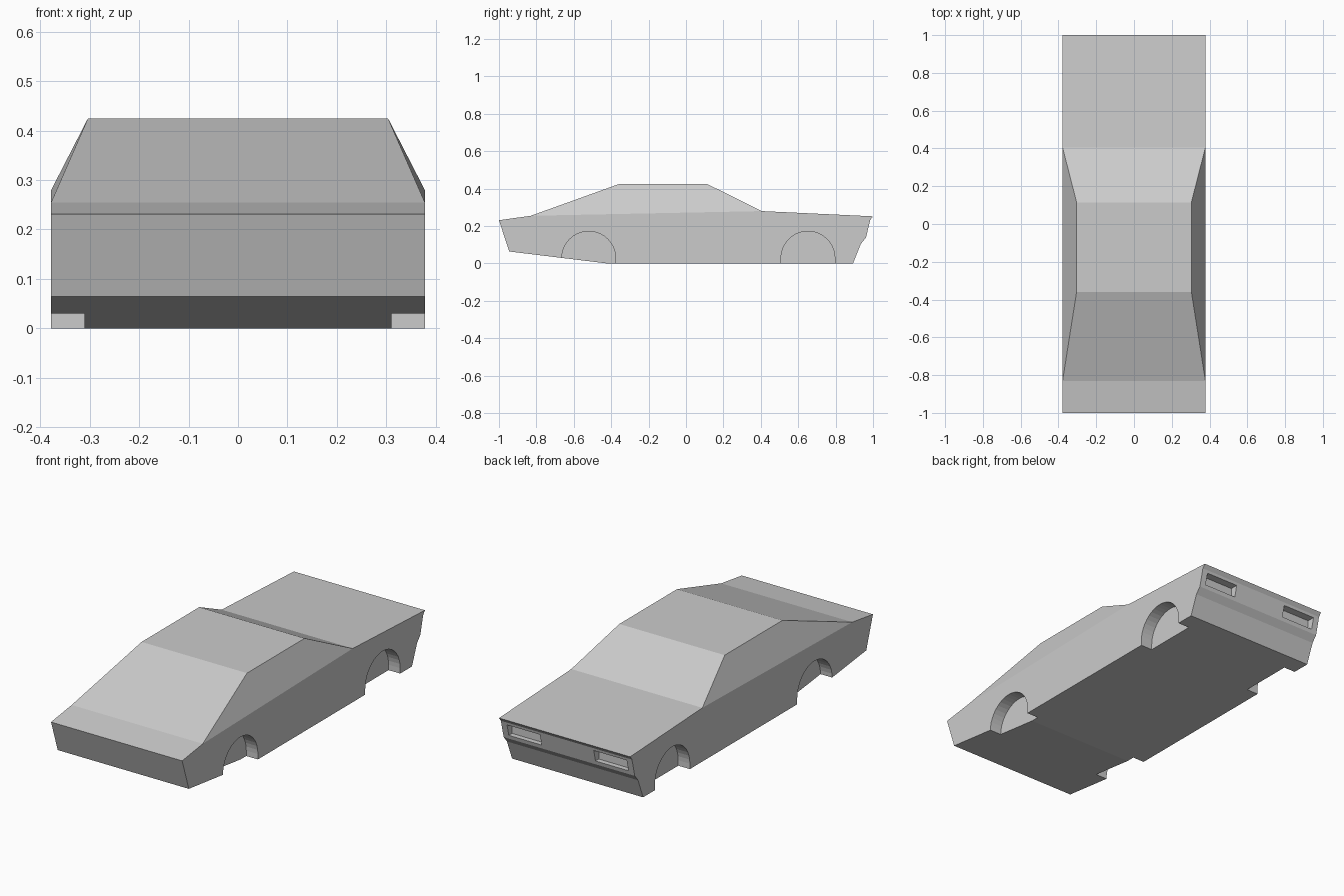
import bpy, bmesh, math

if "Cube" in bpy.data.objects:
    bpy.data.objects.remove(bpy.data.objects["Cube"])

W, ROOF_W = 0.378, 0.304

# Side profile (y, z, half width), running round the car
lower = [(-0.83, 0.255, W), (-1.0, 0.231, W), (-0.945, 0.064, W), (-0.42, 0.0, W),
         (0.893, 0.0, W), (0.935, 0.105, W), (0.962, 0.138, W), (0.985, 0.232, W),
         (1.0, 0.252, W), (0.405, 0.28, W)]
roof = [(0.115, 0.424, ROOF_W), (-0.36, 0.424, ROOF_W)]


def finish(name, bm):
    bmesh.ops.recalc_face_normals(bm, faces=bm.faces)
    mesh = bpy.data.meshes.new(name)
    bm.to_mesh(mesh)
    bm.free()
    ob = bpy.data.objects.new(name, mesh)
    bpy.context.collection.objects.link(ob)
    return ob


def prism(name, profile, x0, x1):
    """Extrude a (y, z) profile along x."""
    bm = bmesh.new()
    face = bm.faces.new([bm.verts.new((x0, y, z)) for y, z in profile])
    new = bmesh.ops.extrude_face_region(bm, geom=[face])["geom"]
    verts = [v for v in new if isinstance(v, bmesh.types.BMVert)]
    bmesh.ops.translate(bm, verts=verts, vec=(x1 - x0, 0, 0))
    return finish(name, bm)


# Car body: skin across the profile, flat flanks, sloping cabin sides
bm = bmesh.new()
sides = [[bm.verts.new((s * w, y, z)) for y, z, w in lower + roof] for s in (-1, 1)]
left, right = sides
n = len(left)
for i in range(n):
    j = (i + 1) % n
    bm.faces.new((left[i], left[j], right[j], right[i]))
k = len(lower)
for side in sides:
    bm.faces.new(side[:k])
    bm.faces.new((side[k - 1], side[k], side[k + 1], side[0]))
body = finish("car_body", bm)

cutters = []
for s, label in ((-1, "left"), (1, "right")):
    # Wheel arches
    for yc, end in ((-0.52, "front"), (0.652, "rear")):
        r, zc = 0.144, 0.028
        arc = [(yc + r * math.cos(math.pi * i / 20), zc + r * math.sin(math.pi * i / 20))
               for i in range(21)]
        arch = arc + [(yc - r, -0.1), (yc + r, -0.1)]
        cutters.append(prism(f"{end}_{label}_arch_cutter", arch, s * 0.311, s * 0.5))
    # Lamp recesses in the tail panel
    lamp = [(0.94, 0.158), (1.1, 0.158), (1.1, 0.218), (0.94, 0.218)]
    cutters.append(prism(f"{label}_lamp_cutter", lamp, s * 0.155, s * 0.345))

for cutter in cutters:
    mod = body.modifiers.new(cutter.name, "BOOLEAN")
    mod.operation = "DIFFERENCE"
    mod.solver = "EXACT"
    mod.object = cutter
    cutter.hide_render = True
    cutter.display_type = "WIRE"

# Apply the cuts and remove the helpers
bpy.context.view_layer.objects.active = body
body.select_set(True)
for cutter in cutters:
    bpy.ops.object.modifier_apply(modifier=cutter.name)
for cutter in cutters:
    bpy.data.objects.remove(cutter)
